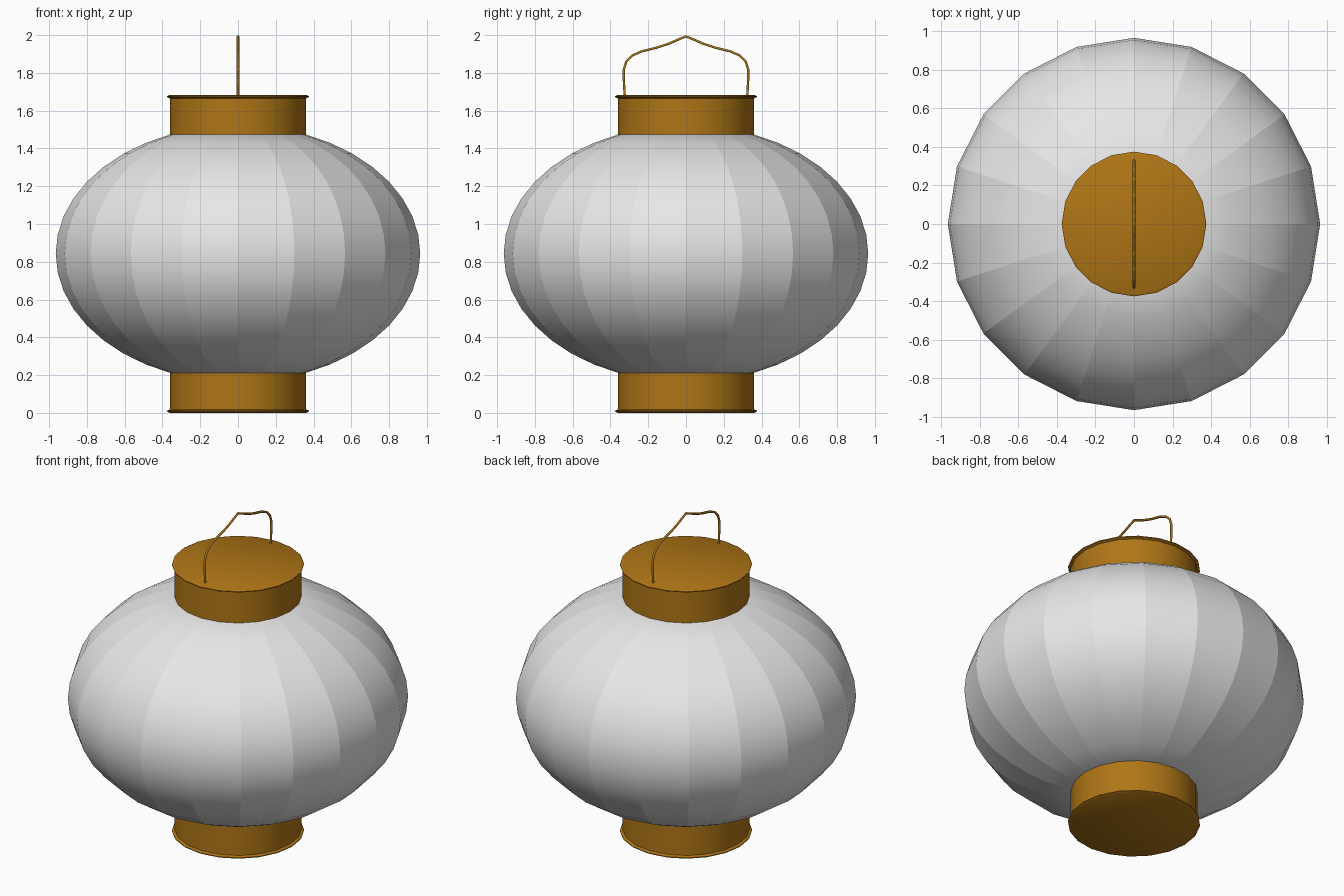
import bpy, bmesh, math
from mathutils import Vector

if "Cube" in bpy.data.objects:
    bpy.data.objects.remove(bpy.data.objects["Cube"], do_unlink=True)

SIDES = 20


def material(name, color):
    m = bpy.data.materials.new(name)
    m.use_nodes = True
    m.diffuse_color = color
    bsdf = next(n for n in m.node_tree.nodes if n.type == 'BSDF_PRINCIPLED')
    bsdf.inputs["Base Color"].default_value = color
    return m


paper = material("paper white", (0.8, 0.8, 0.8, 1))
gold = material("dark gold", (0.43, 0.18, 0.008, 1))


def lathe(name, profile, mat, sharp_ribs=False, sharp_angle=40):
    """Revolve (radius, z) points, listed bottom to top, and cap both ends."""
    bm = bmesh.new()
    rings = [[bm.verts.new((r * math.cos(k * math.tau / SIDES),
                            r * math.sin(k * math.tau / SIDES), z))
              for k in range(SIDES)] for r, z in profile]
    for low, high in zip(rings, rings[1:]):
        for k in range(SIDES):
            n = (k + 1) % SIDES
            bm.faces.new((low[k], low[n], high[n], high[k]))
    bm.faces.new(rings[0][::-1])
    bm.faces.new(rings[-1])
    bm.normal_update()
    for f in bm.faces:
        f.smooth = True
    for e in bm.edges:
        a, b = e.verts
        rib = sharp_ribs and abs(a.co.z - b.co.z) > 1e-4
        e.smooth = not (rib or e.calc_face_angle(0) > math.radians(sharp_angle))
    mesh = bpy.data.meshes.new(name)
    bm.to_mesh(mesh)
    bm.free()
    mesh.materials.append(mat)
    obj = bpy.data.objects.new(name, mesh)
    bpy.context.collection.objects.link(obj)
    return obj


# Ribbed paper shade: a squashed globe cut off at both collars
MID, RADIUS, HALF, STEPS = 0.843, 0.965, 0.68, 16
limit = math.acos(0.36 / RADIUS)
angles = [limit * (2 * i / STEPS - 1) for i in range(STEPS + 1)]
lathe("paper_shade", [(RADIUS * math.cos(t), MID + HALF * math.sin(t)) for t in angles],
      paper, sharp_ribs=True)

# Collars with a thin flared lip at the outer end
lathe("top_collar", [(0.36, 1.47), (0.36, 1.665), (0.375, 1.672), (0.375, 1.677),
                     (0.362, 1.684)], gold)
lathe("bottom_collar", [(0.362, 0.0), (0.375, 0.007), (0.375, 0.012), (0.36, 0.019),
                        (0.36, 0.216)], gold)

# Bent wire handle, mirrored about its peak
half = [(0.324, 1.67), (0.329, 1.76), (0.329, 1.82), (0.316, 1.86), (0.285, 1.892),
        (0.235, 1.914), (0.15, 1.935), (0.085, 1.957), (0.04, 1.977)]
path = [(-y, z) for y, z in half] + [(0, 1.993)] + half[::-1]
curve = bpy.data.curves.new("wire_handle", 'CURVE')
curve.dimensions = '3D'
curve.bevel_depth = 0.007
curve.bevel_resolution = 1
curve.use_fill_caps = True
spline = curve.splines.new('POLY')
spline.points.add(len(path) - 1)
for p, (y, z) in zip(spline.points, path):
    p.co = (0, y, z, 1)
curve.materials.append(gold)
handle = bpy.data.objects.new("wire_handle", curve)
bpy.context.collection.objects.link(handle)
